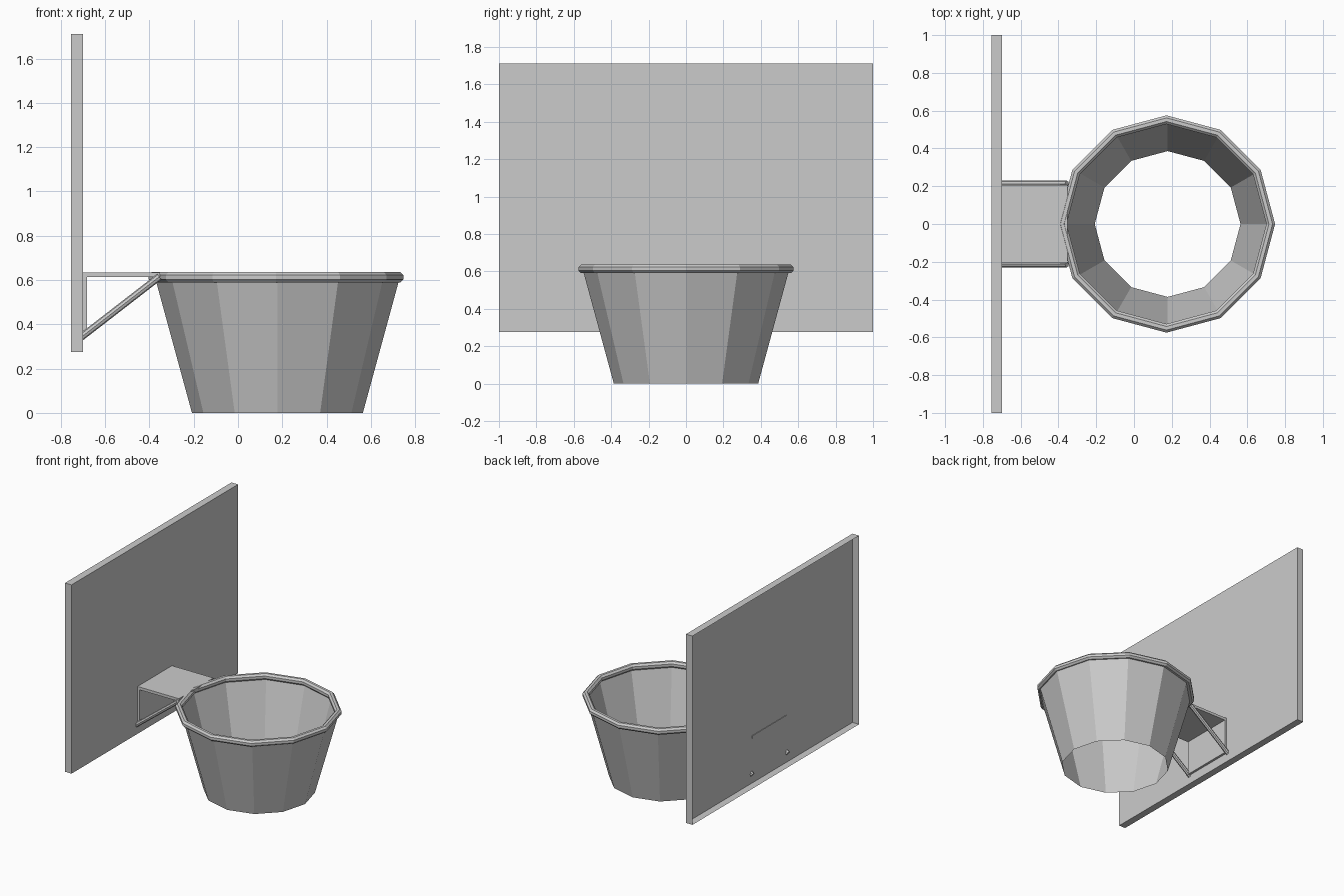
import bpy, bmesh, math
from mathutils import Vector

if "Cube" in bpy.data.objects:
    bpy.data.objects.remove(bpy.data.objects["Cube"])


def finish(name, bm):
    bmesh.ops.recalc_face_normals(bm, faces=bm.faces)
    me = bpy.data.meshes.new(name)
    bm.to_mesh(me)
    bm.free()
    ob = bpy.data.objects.new(name, me)
    bpy.context.collection.objects.link(ob)
    return ob


def box(name, lo, hi, open_back=False):
    bm = bmesh.new()
    bmesh.ops.create_cube(bm, size=1)
    for v in bm.verts:
        v.co = [lo[i] + (v.co[i] + 0.5) * (hi[i] - lo[i]) for i in range(3)]
    if open_back:
        bm.normal_update()
        bmesh.ops.delete(bm, geom=[f for f in bm.faces if f.normal.x < -0.9],
                         context='FACES_ONLY')
    return finish(name, bm)


def lathe(name, loop, centre, sides=12, closed=False):
    """Revolve an (r, z) profile into a flat-faced ring or shell."""
    bm = bmesh.new()
    rings = []
    for k in range(sides):
        a = 2 * math.pi * k / sides
        rings.append([bm.verts.new((centre + r * math.cos(a), r * math.sin(a), z))
                      for r, z in loop])
    n = len(loop)
    for k in range(sides):
        p, q = rings[k], rings[(k + 1) % sides]
        for i in range(n if closed else n - 1):
            j = (i + 1) % n
            bm.faces.new((p[i], q[i], q[j], p[j]))
    return finish(name, bm)


def rod(name, a, b, radius, sides=8):
    a, b = Vector(a), Vector(b)
    bm = bmesh.new()
    bmesh.ops.create_cone(bm, cap_ends=True, segments=sides, radius1=radius,
                          radius2=radius, depth=(b - a).length)
    rot = (b - a).to_track_quat('Z', 'Y')
    for v in bm.verts:
        v.co = rot @ v.co + (a + b) / 2
    return finish(name, bm)


# Backboard: shallow tray, open at the back
box("backboard", (-0.755, -1, 0.275), (-0.70, 1, 1.71), open_back=True)

# Bracket: top plate, wall plate and two diagonal struts
box("bracket_top_plate", (-0.704, -0.207, 0.614), (-0.352, 0.207, 0.635))
box("bracket_wall_plate", (-0.70, -0.207, 0.345), (-0.682, 0.207, 0.616))
for side, y in (("left", -0.213), ("right", 0.213)):
    rod("bracket_strut_" + side, (-0.708, y, 0.342), (-0.355, y, 0.615), 0.016)

# Rim: twelve-sided hoop with an octagonal section
section = [(0.552 + 0.025 * math.cos(math.radians(22.5 + 45 * i)),
            0.613 + 0.025 * math.sin(math.radians(22.5 + 45 * i))) for i in range(8)]
lathe("rim", section, 0.172, closed=True)

# Net: open tapered shell
lathe("net", [(0.386, 0.0), (0.551, 0.605)], 0.178)
